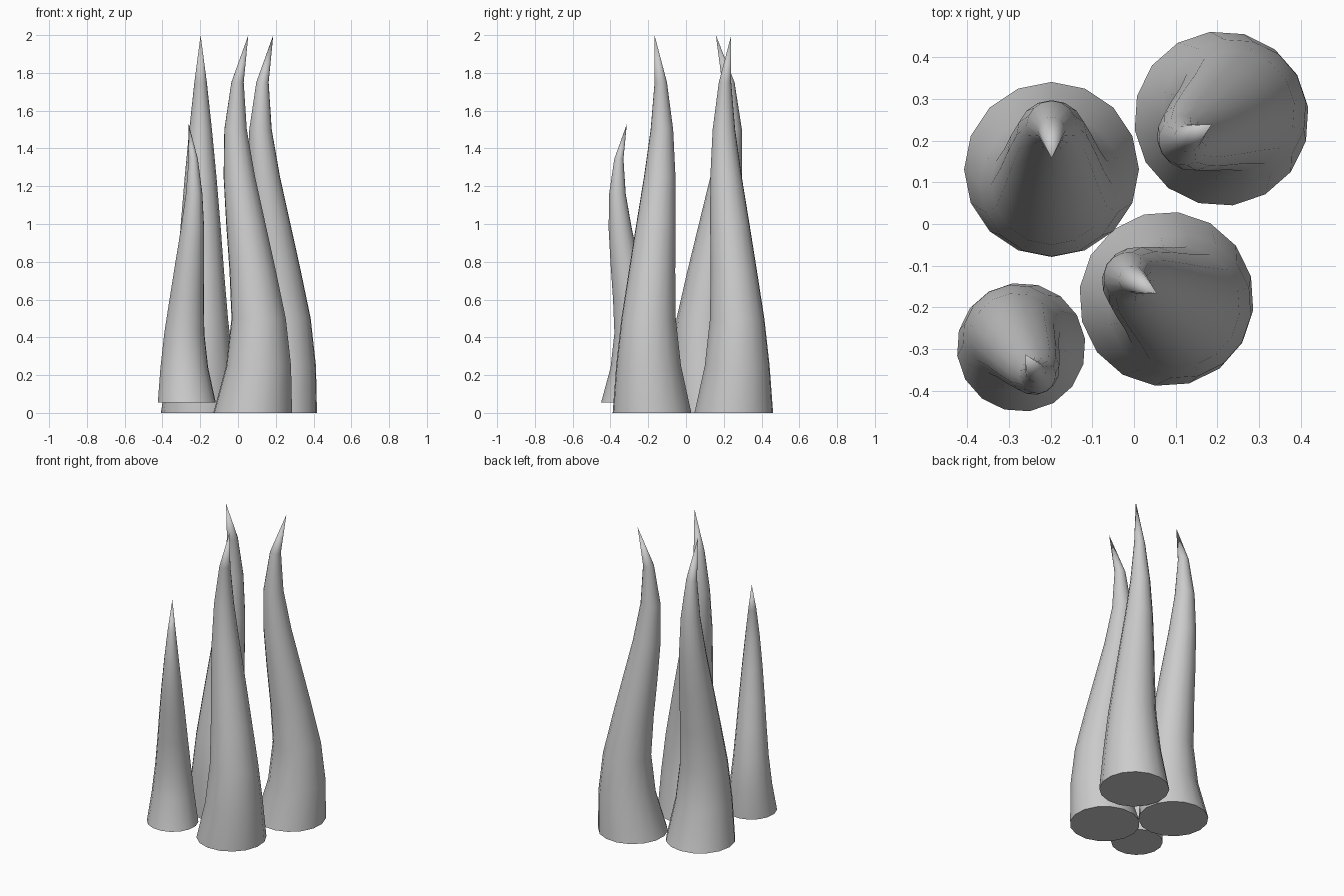
import bpy, bmesh, math

if "Cube" in bpy.data.objects:
    bpy.data.objects.remove(bpy.data.objects["Cube"])

SIDES = 16
STEP = 0.25
# radius and sideways sway of the centre line, one pair per ring from the base up
RADII = [0.21, 0.173, 0.145, 0.124, 0.105, 0.084, 0.06, 0.033]
SWAY = [0.0, -0.036, -0.036, 0.0, 0.042, 0.082, 0.105, 0.093]
TIP_SWAY = 0.027


def spike(name, location, angle, scale=1.0):
    """S-curved cone that sways along local +x, turned by angle."""
    bm = bmesh.new()
    rings = []
    for i, (r, sway) in enumerate(zip(RADII, SWAY)):
        ring = []
        for k in range(SIDES):
            a = 2 * math.pi * k / SIDES
            ring.append(bm.verts.new((sway + r * math.cos(a), r * math.sin(a), i * STEP)))
        rings.append(ring)
    tip = bm.verts.new((TIP_SWAY, 0, len(RADII) * STEP))

    # base cap, side walls, pointed end
    bm.faces.new(rings[0][::-1])
    for k in range(SIDES):
        n = (k + 1) % SIDES
        for low, high in zip(rings, rings[1:]):
            bm.faces.new((low[k], low[n], high[n], high[k]))
        bm.faces.new((rings[-1][k], rings[-1][n], tip))

    mesh = bpy.data.meshes.new(name)
    bm.to_mesh(mesh)
    bm.free()
    obj = bpy.data.objects.new(name, mesh)
    bpy.context.collection.objects.link(obj)
    obj.location = location
    obj.rotation_euler.z = math.radians(angle)
    obj.scale = (scale, scale, scale)
    bpy.ops.object.select_all(action='DESELECT')
    obj.select_set(True)
    bpy.context.view_layer.objects.active = obj
    bpy.ops.object.shade_smooth_by_angle(angle=math.radians(40))
    return obj


# three tall spikes and one shorter, slightly raised one
spike("spike_back_left", (-0.198, 0.131, 0), 90)
spike("spike_back_right", (0.21, 0.253, 0), 210)
spike("spike_front_right", (0.078, -0.18, 0), 150)
spike("spike_small", (-0.271, -0.296, 0.055), -60, 0.737)
